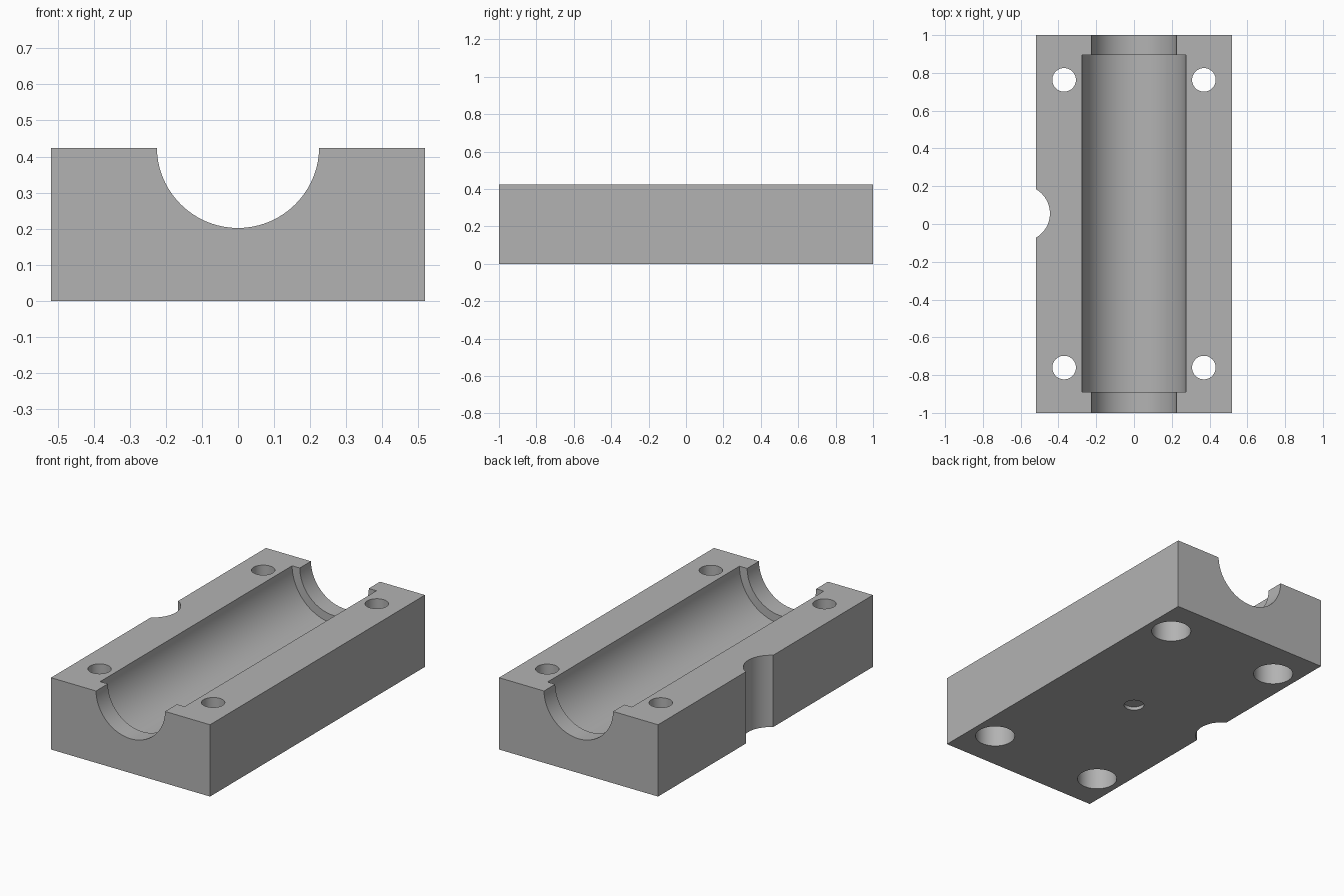
import bpy
import math

W, L, H = 1.036, 2.0, 0.423
AXIS_Z = 0.427

cube = bpy.data.objects.get("Cube")
if cube:
    bpy.data.objects.remove(cube, do_unlink=True)

# Single grey material
grey = bpy.data.materials.new("plain grey")
grey.use_nodes = True
colour = (0.45, 0.45, 0.45, 1)
grey.diffuse_color = colour
grey.node_tree.nodes["Principled BSDF"].inputs["Base Color"].default_value = colour

# Block body
bpy.ops.mesh.primitive_cube_add(size=1, location=(0, 0, H / 2))
block = bpy.context.object
block.name = "bearing_block"
block.scale = (W, L, H)
bpy.ops.object.transform_apply(location=True, rotation=False, scale=True)
block.data.materials.append(grey)


def cut(radius, start, end, axis="Z", sides=64):
    """Cut a round hole between two points along the given axis."""
    centre = [(a + b) / 2 for a, b in zip(start, end)]
    turn = (math.pi / 2, 0, 0) if axis == "Y" else (0, 0, 0)
    bpy.ops.mesh.primitive_cylinder_add(
        vertices=sides, radius=radius, depth=math.dist(start, end),
        location=centre, rotation=turn)
    cutter = bpy.context.object
    cutter.name = "hole_cutter"
    cutter.hide_render = True
    cutter.data.materials.append(grey)
    bpy.context.view_layer.objects.active = block
    mod = block.modifiers.new("cut", "BOOLEAN")
    mod.operation = "DIFFERENCE"
    mod.solver = "EXACT"
    mod.object = cutter
    bpy.ops.object.modifier_apply(modifier=mod.name)
    bpy.data.objects.remove(cutter, do_unlink=True)


# Shaft groove right through, then the wider bearing seat
cut(0.225, (0, -1.2, AXIS_Z), (0, 1.2, AXIS_Z), "Y", 96)
cut(0.275, (0, -0.89, AXIS_Z), (0, 0.896, AXIS_Z), "Y", 96)

# Corner screw holes with counterbores underneath
for x in (-0.37, 0.37):
    for y in (-0.76, 0.763):
        cut(0.0625, (x, y, -0.1), (x, y, H + 0.1))
        cut(0.109, (x, y, -0.1), (x, y, 0.22))

# Shallow centre recess underneath
cut(0.055, (0, 0, -0.1), (0, 0, 0.02))

# Round notch down one long side
cut(0.148, (-0.593, 0.056, -0.1), (-0.593, 0.056, H + 0.1))

# Smooth bores, sharp edges
bpy.ops.object.select_all(action="DESELECT")
block.select_set(True)
bpy.context.view_layer.objects.active = block
bpy.ops.object.shade_smooth_by_angle(angle=math.radians(30))
